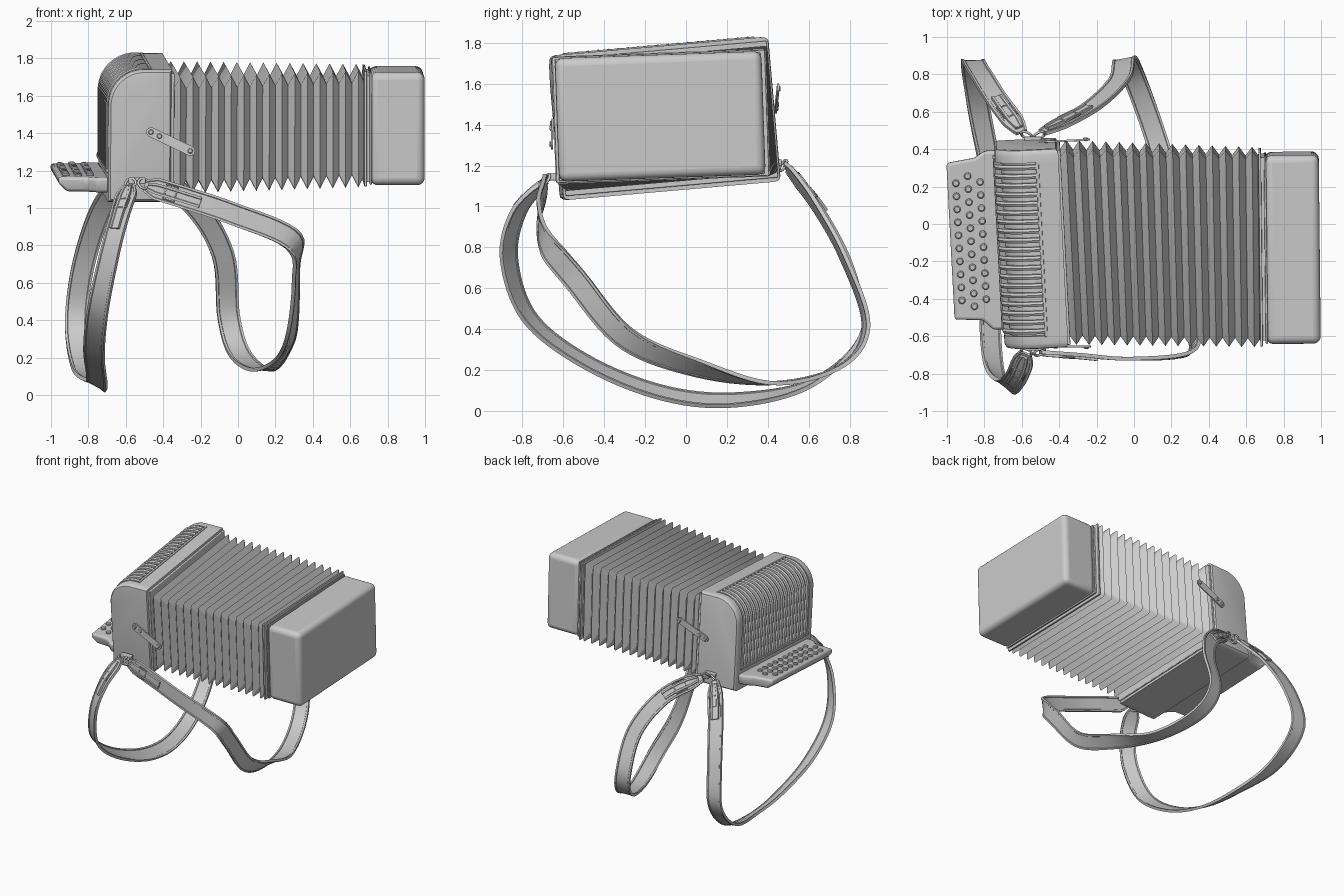
import bpy, bmesh
from math import radians, sin, cos, pi
from mathutils import Matrix, Vector, Euler

if "Cube" in bpy.data.objects:
    bpy.data.objects.remove(bpy.data.objects["Cube"])


def frame(loc, rx, rz):
    return Matrix.Translation(loc) @ Euler((radians(rx), 0, radians(rz))).to_matrix().to_4x4()


BODY = frame((-0.55, -0.107, 1.43), 5, 3)      # treble side, tilted
BASS = frame((0.848, -0.127, 1.44), 2, 0.6)    # bass side


def finish(ob, bevel=0, seg=3, angle=35):
    bpy.ops.object.select_all(action='DESELECT')
    ob.select_set(True)
    bpy.context.view_layer.objects.active = ob
    bpy.ops.object.shade_smooth_by_angle(angle=radians(angle))
    if bevel:
        m = ob.modifiers.new("bevel", 'BEVEL')
        m.width, m.segments, m.limit_method = bevel, seg, 'ANGLE'
    return ob


def loft(name, rings, closed=False, mat=Matrix(), bevel=0, seg=3, angle=35):
    """Skin a list of equal-length rings; cap the ends unless closed."""
    bm = bmesh.new()
    vs = [[bm.verts.new(mat @ Vector(p)) for p in r] for r in rings]
    n = len(rings[0])
    for a, b in zip(vs, vs[1:] + ([vs[0]] if closed else [])):
        for i in range(n):
            bm.faces.new((a[i], a[(i + 1) % n], b[(i + 1) % n], b[i]))
    if not closed:
        bm.faces.new(vs[0])
        bm.faces.new(vs[-1])
    bmesh.ops.recalc_face_normals(bm, faces=bm.faces)
    me = bpy.data.meshes.new(name)
    bm.to_mesh(me)
    bm.free()
    ob = bpy.data.objects.new(name, me)
    bpy.context.collection.objects.link(ob)
    return finish(ob, bevel, seg, angle)


def box(name, c, h, mat, bevel=0.01, seg=3):
    rings = [[(c[0] + s * h[0], c[1] + a * h[1], c[2] + b * h[2])
              for a, b in ((-1, -1), (1, -1), (1, 1), (-1, 1))] for s in (-1, 1)]
    return loft(name, rings, mat=mat, bevel=bevel, seg=seg)


def disc(name, c, r, h, mat, axis='Z', n=16):
    rings = []
    for k, rr in ((0, r), (0.7 * h, r), (h, 0.7 * r)):
        ring = [(rr * cos(2 * pi * i / n), rr * sin(2 * pi * i / n), k) for i in range(n)]
        if axis == 'Y':
            ring = [(x, z, y) for x, y, z in ring]
        rings.append([Vector(p) + Vector(c) for p in ring])
    return loft(name, rings, mat=mat)


# --- treble housing: rounded profile lofted along depth, grille area recessed
ARC = [(-0.17 + 0.19 * (1 - cos(a)), 0.165 + 0.19 * sin(a))
       for a in [i * pi / 2 / 12 for i in range(13)]]
GRILLE = [(-0.17, -0.18)] + ARC + [(0.045, 0.355)]


def inward(p, d):
    """Move a grille-profile point toward the arc centre line."""
    c = Vector((max(0.02, p[0]), min(0.165, p[1])))
    v = c - Vector(p)
    return Vector(p) + v.normalized() * d


def section(y, inset=0, recess=0):
    first, last = GRILLE[0], GRILLE[-1]
    pts = [(-0.17, -0.355), first] + [inward(p, recess) for p in GRILLE] + [last, (0.17, 0.355), (0.17, -0.355)]
    k = 1 - inset / 0.2
    return [(p[0] * k, y, p[1] * (1 - inset / 0.36)) for p in pts]


loft("treble_housing", [section(-0.535, .03), section(-0.532, .014), section(-0.52, .004), section(-0.505),
                        section(-0.465), section(-0.464, 0, .03), section(0.464, 0, .03), section(0.465),
                        section(0.505), section(0.52, .004), section(0.532, .014), section(0.535, .03)], mat=BODY)

# Grille bars wrapped over the curved edge
for i in range(19):
    y = -0.441 + 0.049 * i
    rings = [[(q.x, y + s, q.y) for q, s in ((inward(p, .032), -.013), (inward(p, -.002), -.013),
                                             (inward(p, -.009), 0), (inward(p, -.002), .013),
                                             (inward(p, .032), .013))] for p in GRILLE]
    loft("grille_bar", rings, mat=BODY, angle=25)
box("grille_top_trim", (0.055, 0, 0.356), (0.008, 0.47, 0.005), BODY, 0.003)
box("grille_bottom_trim", (-0.172, 0, -0.19), (0.009, 0.47, 0.01), BODY, 0.003)
box("housing_rear_frame", (0.172, 0, 0), (0.010, 0.522, 0.335), BODY, 0.005)

# --- keyboard shelf with flared ends
PLAN = [(-0.43, 0.435), (-0.28, 0.455), (-0.225, 0.49), (-0.16, 0.49),
        (-0.16, -0.47), (-0.225, -0.47), (-0.28, -0.415), (-0.43, -0.405)]
loft("keyboard_shelf", [[(max(x, -0.385), y * 0.97, -0.31) for x, y in PLAN],
                        [(x, y, -0.265) for x, y in PLAN],
                        [(x, y, -0.23) for x, y in PLAN]], mat=BODY, bevel=0.015)
for x, top, n in ((-0.385, 0.327, 10), (-0.32, 0.362, 11), (-0.255, 0.327, 10)):
    for i in range(n):
        disc("key_button", (x, top - 0.07 * i, -0.232), 0.019, 0.016, BODY)

# --- bellows: pleated rings blending between the two tilted ends
LEFT = BODY @ Matrix.Translation((0.18, 0, 0))
RIGHT = frame((0.672, -0.124, 1.44), 2, 0.6)


def bellows_ring(t, d):
    m = Matrix.LocRotScale(LEFT.translation.lerp(RIGHT.translation, t),
                           LEFT.to_quaternion().slerp(RIGHT.to_quaternion(), t), None)
    a, b, c = 0.525 - d * 0.7, 0.312 - d, 0.012
    return [m @ Vector((0, y, z)) for y, z in ((-a, c - b), (c - a, -b), (a - c, -b), (a, c - b),
                                               (a, b - c), (a - c, b), (c - a, b), (-a, b - c))]


PLEATS = 15
loft("bellows", [bellows_ring(i / (2 * PLEATS), 0.064 if i % 2 == 0 else 0)
                 for i in range(2 * PLEATS + 1)], angle=20)
box("bellows_end_frame", (0.005, 0, 0), (0.007, 0.52, 0.308), RIGHT, 0.003)
box("bass_joint", (0.02, 0, 0), (0.025, 0.49, 0.285), RIGHT, 0.004)

# --- bass housing
box("bass_housing", (0, 0, 0), (0.145, 0.505, 0.302), BASS, 0.04, 5)
box("bass_edge_trim", (-0.143, 0, 0), (0.006, 0.502, 0.299), BASS, 0.004)


# --- closing straps with studs, front and back
def clasp(name, a, b, side):
    a, b = Vector(a), Vector(b)
    u = (b - a).normalized()
    v = u.cross(Vector((0, 1, 0)))
    out = []
    for k in (0, 0.01):
        ring = [a + v * .026 * cos(t) - u * .026 * sin(t) for t in [i * pi / 6 for i in range(7)]]
        ring += [b - v * .026 * cos(t) + u * .026 * sin(t) for t in [i * pi / 6 for i in range(7)]]
        out.append([p + Vector((0, side * k, 0)) for p in ring])
    loft(name, out)
    for p in (a, a + u * 0.05, b):
        disc(name + "_stud", p, 0.014, side * 0.018, Matrix(), 'Y')


clasp("front_clasp", (-0.465, -0.648, 1.405), (-0.255, -0.650, 1.305), -1)
clasp("back_clasp", (-0.48, 0.434, 1.48), (-0.26, 0.445, 1.575), 1)


# --- carrying straps
def spline(pts, t):
    i = min(int(t), len(pts) - 2)
    f = t - i
    g = [Vector(pts[max(0, min(len(pts) - 1, i + k))]) for k in (-1, 0, 1, 2)]
    return 0.5 * (2 * g[1] + (g[2] - g[0]) * f + (2 * g[0] - 5 * g[1] + 4 * g[2] - g[3]) * f * f
                  + (3 * g[1] - g[0] - 3 * g[2] + g[3]) * f ** 3)


def strap_frame(path, ws, t):
    p = spline(path, t)
    tan = (spline(path, min(t + .02, len(path) - 1)) - spline(path, max(t - .02, 0))).normalized()
    w = spline(ws, t)
    w = (w - tan * w.dot(tan)).normalized()
    return p, w, tan.cross(w)


def ribbon(name, path, ws, t0, t1, h, lift=0, steps=90):
    end = len(path) - 1
    rings = []
    for i in range(steps + 1):
        t = t0 + (t1 - t0) * i / steps
        p, w, n = strap_frame(path, ws, t)
        k = h * min(1, 0.5 + 1.2 * min(t, end - t))
        prof = [(-k, -.010), (-k + .012, -.010), (-k + .015, -.006), (k - .015, -.006), (k - .012, -.010), (k, -.010)]
        prof += [(a, -b) for a, b in reversed(prof)]
        rings.append([p + w * a + n * (b + lift) for a, b in prof])
    loft(name, rings)


def wire(name, pts, r):
    cu = bpy.data.curves.new(name, 'CURVE')
    cu.dimensions, cu.bevel_depth, cu.bevel_resolution = '3D', r, 2
    sp = cu.splines.new('POLY')
    sp.points.add(len(pts) - 1)
    for q, p in zip(sp.points, pts):
        q.co = (*p, 1)
    sp.use_cyclic_u = True
    bpy.context.collection.objects.link(bpy.data.objects.new(name, cu))


def strap(name, path, ws):
    end = len(path) - 1
    ribbon(name, path, ws, 0, end, 0.06)
    for s, t0, t1 in (("front", 0.15, 1.4), ("back", end - 1.0, end - 0.15)):
        ribbon(f"{name}_{s}_tab", path, ws, t0, t1, 0.03, 0.012, 16)
        tb = 0.75 if s == "front" else end - 0.6
        quad = []
        for dt, e in ((-.12, -1), (-.12, 1), (.12, 1), (.12, -1)):
            p, w, n = strap_frame(path, ws, tb + dt)
            quad.append(p + w * e * 0.04 + n * 0.018)
        wire(f"{name}_{s}_buckle", quad, 0.005)


strap("left_strap",
      [(-0.58, -0.69, 1.12), (-0.63, -0.82, 0.97), (-0.69, -0.865, 0.74), (-0.75, -0.76, 0.45), (-0.77, -0.47, 0.23),
       (-0.755, -0.1, 0.085), (-0.765, 0.25, 0.055), (-0.83, 0.62, 0.14), (-0.865, 0.86, 0.38),
       (-0.83, 0.82, 0.68), (-0.735, 0.67, 0.98), (-0.60, 0.49, 1.19)],
      [(.9, -.4, 0), (.8, -.55, 0), (.8, -.6, 0), (.8, -.45, -.2), (.85, -.2, -.4), (.85, 0, -.5),
       (.85, 0, -.45), (.95, 0, -.2)] + [(1, 0, 0)] * 4)
strap("right_strap",
      [(-0.50, -0.685, 1.12), (-0.30, -0.70, 1.06), (-0.03, -0.72, 0.97), (0.29, -0.69, 0.83), (0.31, -0.54, 0.64),
       (0.29, -0.30, 0.36), (0.24, 0.02, 0.22), (0.13, 0.42, 0.135), (0.01, 0.76, 0.22), (-0.05, 0.88, 0.42),
       (-0.08, 0.77, 0.75), (-0.24, 0.62, 1.02), (-0.49, 0.49, 1.19)],
      [(.3, 0, 1)] * 3 + [(.4, .2, .9), (.2, .7, .6), (.4, .6, .6), (.7, .2, .6)] + [(1, .1, 0)] * 2 + [(1, .2, 0)] * 4)

# Strap hooks: bracket on the housing plus two rings, front and back
for s, y, z in (("front", -0.655, 1.145), ("back", 0.445, 1.215)):
    box(s + "_hook_bracket", (-0.54, y, z), (0.045, 0.022, 0.018), Matrix(), 0.006)
    for dx in (-0.035, 0.035):
        o = 0.03 if y > 0 else -0.03
        bpy.ops.mesh.primitive_torus_add(location=(-0.54 + dx, y + o, z - 0.015), rotation=(radians(60), 0, dx * 12),
                                         major_radius=0.03, minor_radius=0.007, major_segments=20, minor_segments=8)
        ob = bpy.context.object
        ob.name = s + "_hook_ring"
        finish(ob, angle=60)
